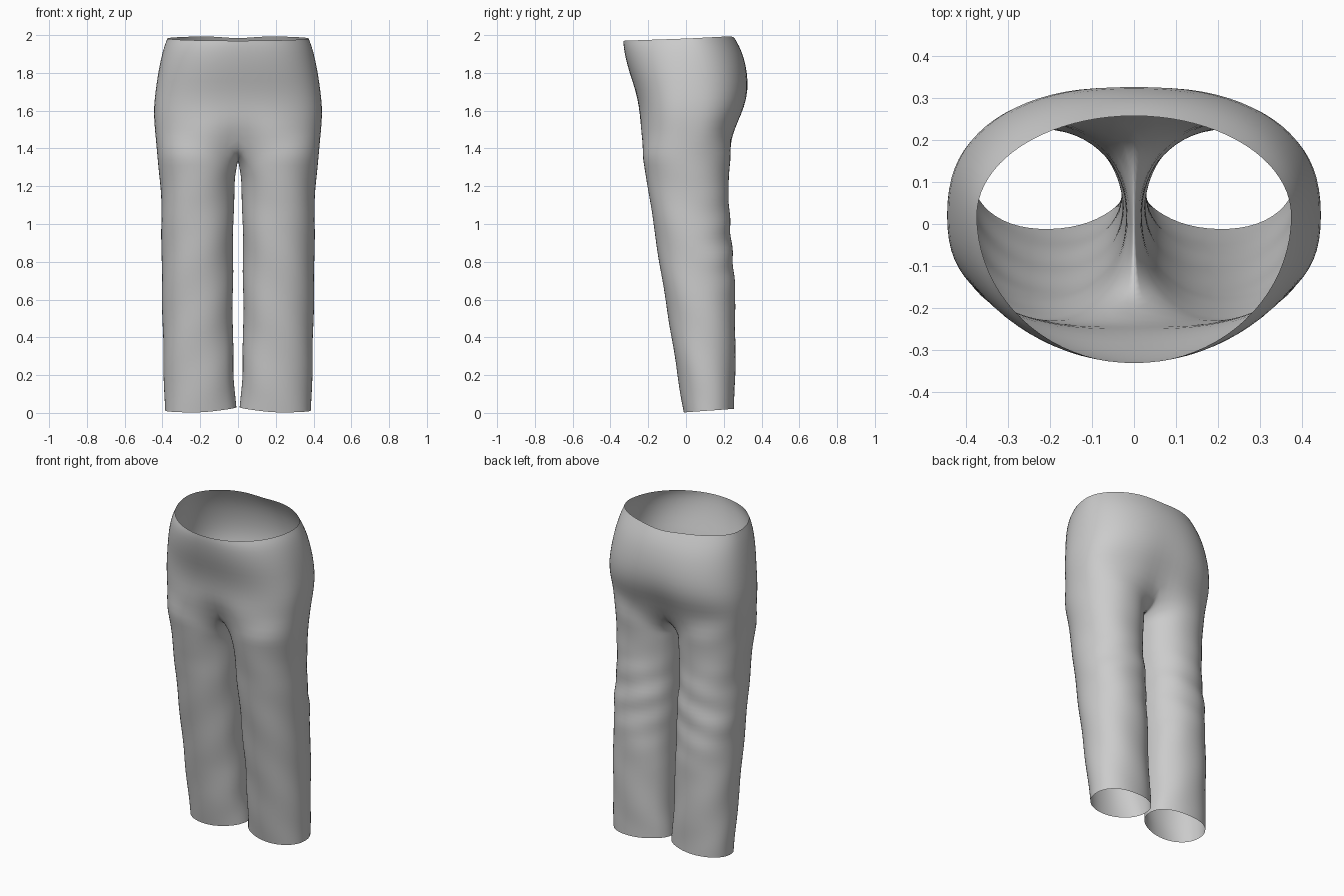
import bpy
import bmesh
from math import sin, cos, pi, exp

if "Cube" in bpy.data.objects:
    bpy.data.objects.remove(bpy.data.objects["Cube"])

K, J = 20, 10            # segments on the outer arc and on the inner (crotch) arc

# z, half width, front y, back y, front-centre dent, back-centre dent
HIPS = [(1.995, .375, -.332, .258, 0, 0), (1.94, .392, -.332, .284, 0, 0),
        (1.88, .408, -.322, .308, 0, 0), (1.80, .424, -.300, .325, 0, 0),
        (1.71, .437, -.268, .332, 0, .003), (1.62, .447, -.249, .318, 0, .010),
        (1.54, .445, -.250, .284, .010, .020), (1.47, .438, -.252, .258, .045, .025)]

# z, inner x, outer x, front y, back y
LEGS = [(0, .010, .389, -.013, .256), (.2, .022, .394, -.047, .262),
        (.4, .027, .399, -.077, .263), (.6, .027, .403, -.111, .262),
        (.8, .026, .406, -.143, .253), (1.0, .024, .407, -.175, .234),
        (1.1, .022, .408, -.188, .229), (1.2, .018, .412, -.204, .228),
        (1.3, .010, .421, -.222, .232), (1.4, .004, .432, -.242, .243)]


def lerp_row(table, z):
    for a, b in zip(table, table[1:]):
        if a[0] <= z <= b[0]:
            f = (z - a[0]) / (b[0] - a[0])
            return [p + (q - p) * f for p, q in zip(a[1:], b[1:])]
    return table[-1][1:]


def power(v, e):
    return abs(v) ** e * (1 if v >= 0 else -1)


def hip_arc(i, row):
    """Half loop from front centre round the outside to back centre."""
    z, w, yf, yb, df, db = row
    low = i / (len(HIPS) - 1)
    pts = []
    for k in range(K + 1):
        a = pi * k / K
        e = 2 / (2.0 + .5 * min(1, low * 1.4))
        x = w * power(sin(a), e) if 0 < k < K else 0
        c = power(cos(a), e)
        mid = .02
        y = mid - c * (mid - yf) if c > 0 else mid - c * (yb - mid)
        dent = exp(-(x / .10) ** 2)
        y += (df if c > 0 else -db) * dent
        dz = -.025 * (1 + cos(a)) / 2 - .012 * (1 - cos(a)) / 2 * dent if i == 0 else 0
        pts.append((x, y, z + dz))
    return pts


def leg_ring(z):
    xi, xo, yf, yb = lerp_row(LEGS, z)
    cx, rx, cy, ry = (xi + xo) / 2, (xo - xi) / 2, (yf + yb) / 2, (yb - yf) / 2
    pts, spread = [], .85
    for k in range(K + J):
        if k <= K:
            t = -spread + (pi + 2 * spread) * k / K
        else:
            t = pi + spread + (pi - 2 * spread) * (k - K) / J
        # soft folds, strongest behind the knee
        back = max(0, -cos(t))
        fold = .008 * back * exp(-((z - .88) / .22) ** 2) * sin(z * 38 + 2.2 * sin(t))
        fold += .002 * sin(z * 17 + 3 * t)
        e = 2 / 2.15
        x = cx + (rx + fold) * power(sin(t), e)
        y = cy - (ry + fold) * power(cos(t), e)
        # wavy hem, higher at the back and inside
        hem = max(0, 1 - z / .15) * (.012 + .010 * -cos(t) + .018 * max(0, -sin(t)))
        pts.append((max(x, .006), y, z + hem))
    return pts


bm = bmesh.new()
arcs = [[bm.verts.new(p) for p in hip_arc(i, r)] for i, r in enumerate(HIPS)]

# Waist, hips and seat
for a, b in zip(arcs, arcs[1:]):
    for k in range(K):
        bm.faces.new((a[k], b[k], b[k + 1], a[k + 1]))

# Crotch seam closes the lowest hip arc into the top loop of the leg
front, back = arcs[-1][0].co, arcs[-1][-1].co
seam = []
for j in range(1, J):
    th = pi * j / J
    y = (front.y + back.y) / 2 + (back.y - front.y) / 2 * cos(th)
    seam.append(bm.verts.new((0, y, front.z - .13 * sin(th))))

# Leg
rings = [arcs[-1] + seam]
for z in [1.37, 1.31] + [1.25 - .05 * n for n in range(26)]:
    pts = leg_ring(max(z, 0))
    if z > 1.28:         # keep the inside of the first loops below the seam
        drop = .07 if z > 1.35 else .04
        pts = [(x, y, q - drop * max(0, 1 - x / .15)) for x, y, q in pts]
    rings.append([bm.verts.new(p) for p in pts])
for a, b in zip(rings, rings[1:]):
    n = K + J
    for k in range(n):
        m = (k + 1) % n
        bm.faces.new((a[k], b[k], b[m], a[m]))

bmesh.ops.recalc_face_normals(bm, faces=bm.faces)
mesh = bpy.data.meshes.new("trousers")
bm.to_mesh(mesh)
bm.free()
trousers = bpy.data.objects.new("trousers", mesh)
bpy.context.collection.objects.link(trousers)

# Second leg and smoothing
mir = trousers.modifiers.new("mirror", 'MIRROR')
mir.merge_threshold = .001
sub = trousers.modifiers.new("smooth", 'SUBSURF')
sub.levels = sub.render_levels = 1
mesh.polygons.foreach_set("use_smooth", [True] * len(mesh.polygons))
# normals point outwards
if sum(p.normal.x * p.area for p in mesh.polygons if p.center.x > .3) < 0:
    mesh.flip_normals()
